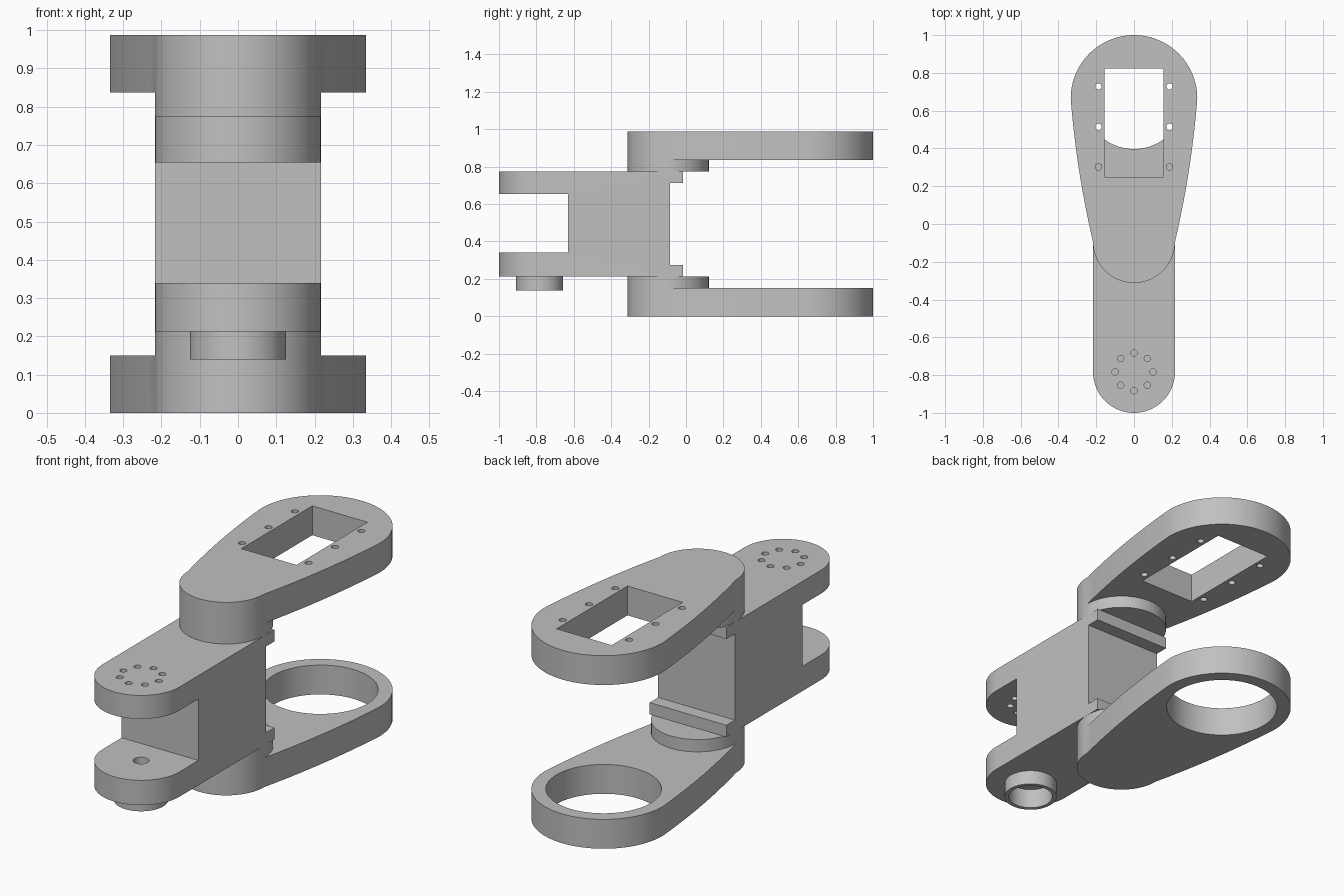
import bpy, bmesh, math

if "Cube" in bpy.data.objects:
    bpy.data.objects.remove(bpy.data.objects["Cube"])

grey = bpy.data.materials.new("light grey")
grey.diffuse_color = (0.53, 0.53, 0.53, 1)
grey.use_nodes = True
grey.node_tree.nodes["Principled BSDF"].inputs["Base Color"].default_value = grey.diffuse_color

TOP = 0.987            # overall height
PLATE = 0.15           # fork plate thickness
LOW, HIGH = 0.213, 0.774   # link bottom and top
R = 0.217              # link and hub radius
PIVOT_Y, BIG_Y, BIG_R, TIP_Y = -0.095, 0.665, 0.335, -0.783


def arc(cy, r, a0, a1, n):
    """Points on an arc centred on x = 0."""
    return [(r * math.cos(math.radians(a0 + (a1 - a0) * i / n)),
             cy + r * math.sin(math.radians(a0 + (a1 - a0) * i / n))) for i in range(n + 1)]


def prism(name, pts, z0, z1):
    """Extrude a counter-clockwise outline from z0 to z1."""
    bm = bmesh.new()
    face = bm.faces.new([bm.verts.new((x, y, z0)) for x, y in pts])
    new = bmesh.ops.extrude_face_region(bm, geom=[face])["geom"]
    bmesh.ops.translate(bm, vec=(0, 0, z1 - z0),
                        verts=[v for v in new if isinstance(v, bmesh.types.BMVert)])
    bmesh.ops.recalc_face_normals(bm, faces=bm.faces)
    me = bpy.data.meshes.new(name)
    bm.to_mesh(me)
    bm.free()
    me.materials.append(grey)
    ob = bpy.data.objects.new(name, me)
    bpy.context.collection.objects.link(ob)
    return ob


def disc(name, x, y, r, z0, z1, n=64):
    return prism(name, [(x + px, py) for px, py in arc(y, r, 0, 360, n)[:-1]], z0, z1)


def box(name, x0, x1, y0, y1, z0, z1):
    return prism(name, [(x0, y0), (x1, y0), (x1, y1), (x0, y1)], z0, z1)


def combine(target, other, op):
    """Apply a boolean and discard the helper."""
    mod = target.modifiers.new(op, 'BOOLEAN')
    mod.object, mod.operation, mod.solver = other, op, 'EXACT'
    bpy.context.view_layer.objects.active = target
    bpy.ops.object.modifier_apply(modifier=mod.name)
    bpy.data.objects.remove(other, do_unlink=True)


def plate_outline():
    """Teardrop: large rounded end, gently bowed sides, small rounded end."""
    big = arc(BIG_Y, BIG_R, 0, 180, 48)
    tip = arc(PIVOT_Y, R, 180, 360, 32)
    side = []
    for i in range(1, 12):
        t = i / 12
        x = BIG_R + (R - BIG_R) * t + 0.06 * t * (1 - t)
        side.append((x, BIG_Y + (PIVOT_Y - BIG_Y) * t))
    return big + [(-x, y) for x, y in side] + tip + side[::-1]


# Fork plates, each with a hub against the link
upper = prism("upper_fork_plate", plate_outline(), TOP - PLATE, TOP)
combine(upper, disc("hub", 0, PIVOT_Y, R, HIGH, TOP - PLATE), 'UNION')
lower = prism("lower_fork_plate", plate_outline(), 0, PLATE)
combine(lower, disc("hub", 0, PIVOT_Y, R, PLATE, LOW), 'UNION')

# Rectangular motor window and its screw holes
combine(upper, box("cut", -0.156, 0.156, 0.25, 0.823, 0.8, 1.1), 'DIFFERENCE')
for sx in (-1, 1):
    for y in (0.302, 0.515, 0.728):
        combine(upper, disc("cut", sx * 0.188, y, 0.017, 0.8, 1.1, 20), 'DIFFERENCE')

# Round bearing opening
combine(lower, disc("cut", 0, BIG_Y, 0.268, -0.1, 0.3), 'DIFFERENCE')

# Central link with rounded front, fork slot and stepped back
link = prism("central_link", arc(TIP_Y, R, 180, 360, 48) + [(R, -0.016), (-R, -0.016)], LOW, HIGH)
combine(link, box("cut", -1, 1, -2, -0.63, 0.34, 0.654), 'DIFFERENCE')
combine(link, box("cut", -1, 1, -0.085, 1, 0.273, 0.714), 'DIFFERENCE')

# Round boss, its bore and the small shaft hole
combine(link, disc("boss", 0, TIP_Y, 0.126, 0.139, 0.25), 'UNION')
combine(link, disc("cut", 0, TIP_Y, 0.106, 0.05, 0.24), 'DIFFERENCE')
combine(link, disc("cut", 0, TIP_Y, 0.037, 0.1, 0.4, 32), 'DIFFERENCE')

# Ring of eight horn screw holes
for i in range(8):
    a = i * math.pi / 4
    combine(link, disc("cut", 0.1 * math.cos(a), TIP_Y + 0.1 * math.sin(a), 0.017, 0.6, 0.9, 20),
            'DIFFERENCE')

# Smooth the curved walls, keep edges crisp
for ob in (upper, lower, link):
    bpy.ops.object.select_all(action='DESELECT')
    ob.select_set(True)
    bpy.context.view_layer.objects.active = ob
    bpy.ops.object.shade_smooth_by_angle(angle=math.radians(30))
